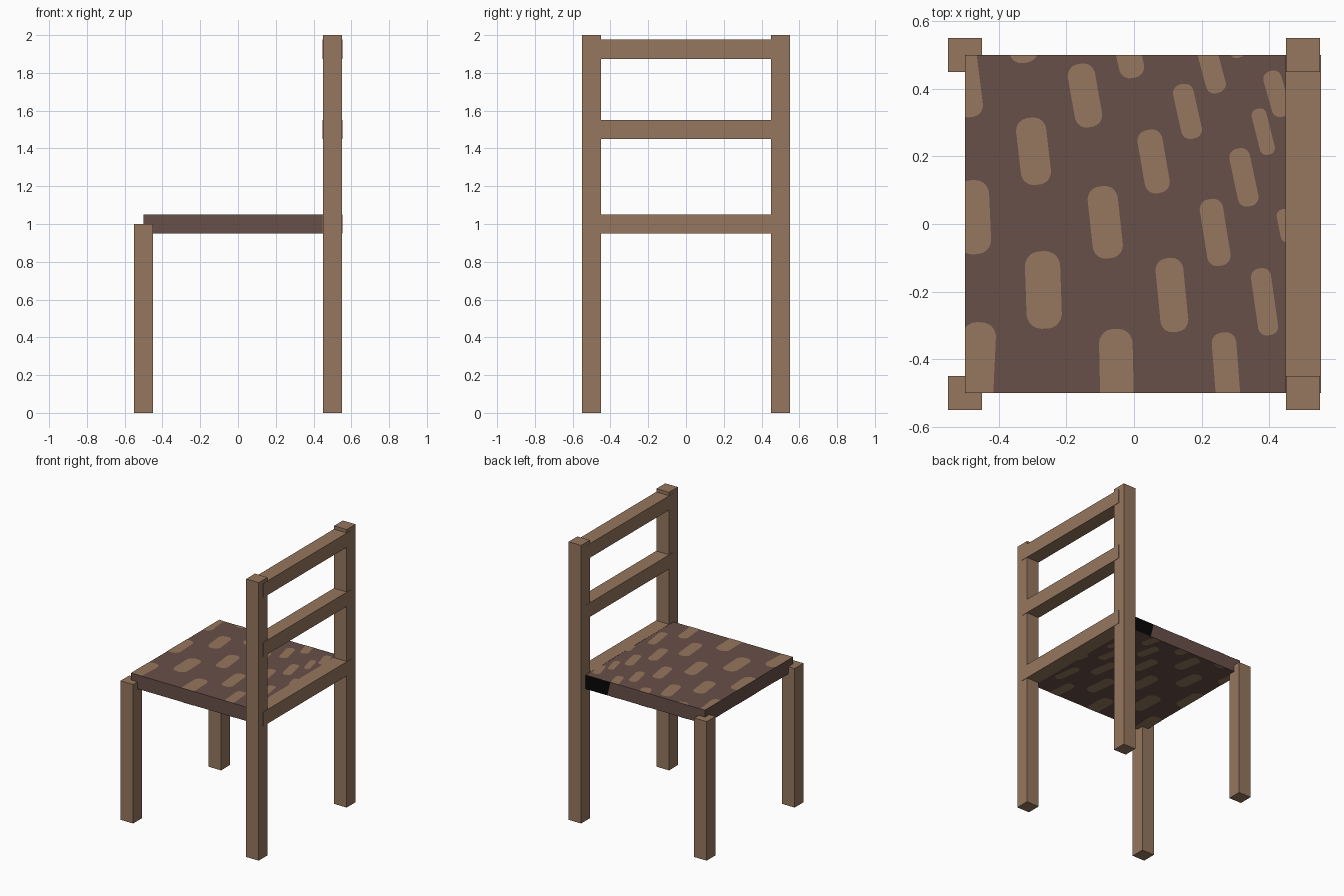
import bpy, bmesh, math
from mathutils import Vector

if "Cube" in bpy.data.objects:
    bpy.data.objects.remove(bpy.data.objects["Cube"])


def material(name, col):
    m = bpy.data.materials.new(name)
    m.diffuse_color = (*col, 1)
    m.use_nodes = True
    m.node_tree.nodes["Principled BSDF"].inputs["Base Color"].default_value = m.diffuse_color
    return m


WOOD = material("light wood", (0.305, 0.184, 0.112))
CLOTH = material("dark brown", (0.141, 0.080, 0.065))
BLACK = material("black", (0.002, 0.002, 0.002))


def finish(bm, name, mat):
    me = bpy.data.meshes.new(name)
    bm.to_mesh(me)
    bm.free()
    me.materials.append(mat)
    ob = bpy.data.objects.new(name, me)
    bpy.context.collection.objects.link(ob)
    return ob


def box(name, lo, hi, mat):
    lo, hi = Vector(lo), Vector(hi)
    bm = bmesh.new()
    bmesh.ops.create_cube(bm, size=1)
    for v in bm.verts:
        v.co = (lo + hi) / 2 + v.co * (hi - lo)
    return finish(bm, name, mat)


# Legs: short pair at the open side, tall pair carrying the backrest
for side, y in (("near", -0.5), ("far", 0.5)):
    box(f"front_leg_{side}", (-0.55, y - 0.05, 0), (-0.45, y + 0.05, 1), WOOD)
    box(f"back_leg_{side}", (0.45, y - 0.05, 0), (0.55, y + 0.05, 2), WOOD)

# Rails, standing slightly proud of the posts
for name, z in (("seat_rail", 1.0), ("middle_rail", 1.5), ("top_rail", 1.925)):
    box(name, (0.4485, -0.5, z - 0.051), (0.5525, 0.5, z + 0.051), WOOD)

# Seat board
box("seat", (-0.5, -0.5, 0.95), (0.47, 0.5, 1.05), CLOTH)

# Spots on the seat: centre x, centre y, width, length
SPOTS = [
    (-0.495, 0.42, 0.08, 0.21), (-0.297, 0.215, 0.09, 0.20),
    (-0.145, 0.38, 0.082, 0.19), (-0.02, 0.52, 0.075, 0.18),
    (-0.337, 0.57, 0.085, 0.19), (0.058, 0.185, 0.075, 0.19),
    (0.158, 0.333, 0.062, 0.165), (0.228, 0.465, 0.06, 0.16),
    (0.295, 0.55, 0.05, 0.12), (0.382, 0.273, 0.045, 0.14),
    (0.422, 0.385, 0.055, 0.14), (-0.475, 0.02, 0.10, 0.22),
    (-0.085, 0.005, 0.09, 0.215), (0.325, 0.138, 0.062, 0.175),
    (0.24, -0.025, 0.07, 0.20), (0.45, -0.005, 0.045, 0.10),
    (-0.268, -0.195, 0.105, 0.23), (0.112, -0.21, 0.083, 0.22),
    (0.386, -0.23, 0.06, 0.20), (-0.462, -0.42, 0.10, 0.26),
    (-0.052, -0.43, 0.10, 0.24), (0.273, -0.44, 0.073, 0.24),
]


def spot_layer(name, z, up):
    bm = bmesh.new()
    for cx, cy, w, l in SPOTS:
        tilt = math.radians(7 + 12 * cy + 10 * cx)
        c, s = math.cos(tilt), math.sin(tilt)
        ring = []
        for i in range(24):
            a = 2 * math.pi * (i + 0.5) / 24
            # rounded capsule, a straight piece between two arcs
            px = w / 2 * math.copysign(abs(math.cos(a)) ** 0.8, math.cos(a))
            py = w / 2 * math.sin(a) * 0.9
            py += math.copysign(l / 2 - w * 0.45, py)
            ring.append(bm.verts.new((cx + px * c - py * s, cy + px * s + py * c, z)))
        bm.faces.new(ring if up else ring[::-1])
    # trim to the seat outline
    for co, no in (((-0.5, 0, z), (-1, 0, 0)), ((0.46, 0, z), (1, 0, 0)),
                   ((0, -0.5, z), (0, -1, 0)), ((0, 0.5, z), (0, 1, 0))):
        bmesh.ops.bisect_plane(bm, geom=bm.verts[:] + bm.edges[:] + bm.faces[:],
                               plane_co=co, plane_no=no, clear_outer=True)
    finish(bm, name, WOOD)


spot_layer("seat_spots_top", 1.0515, True)
spot_layer("seat_spots_bottom", 0.9485, False)

# Black patch on the far edge of the seat, beside the back leg
bm = bmesh.new()
bm.faces.new([bm.verts.new(p) for p in (
    (0.46, 0.502, 0.95), (0.275, 0.502, 0.95), (0.25, 0.502, 1.05), (0.46, 0.502, 1.05))])
bm.normal_update()
if bm.faces[:][0].normal.y < 0:
    bmesh.ops.reverse_faces(bm, faces=bm.faces[:])
finish(bm, "seat_edge_patch", BLACK)
